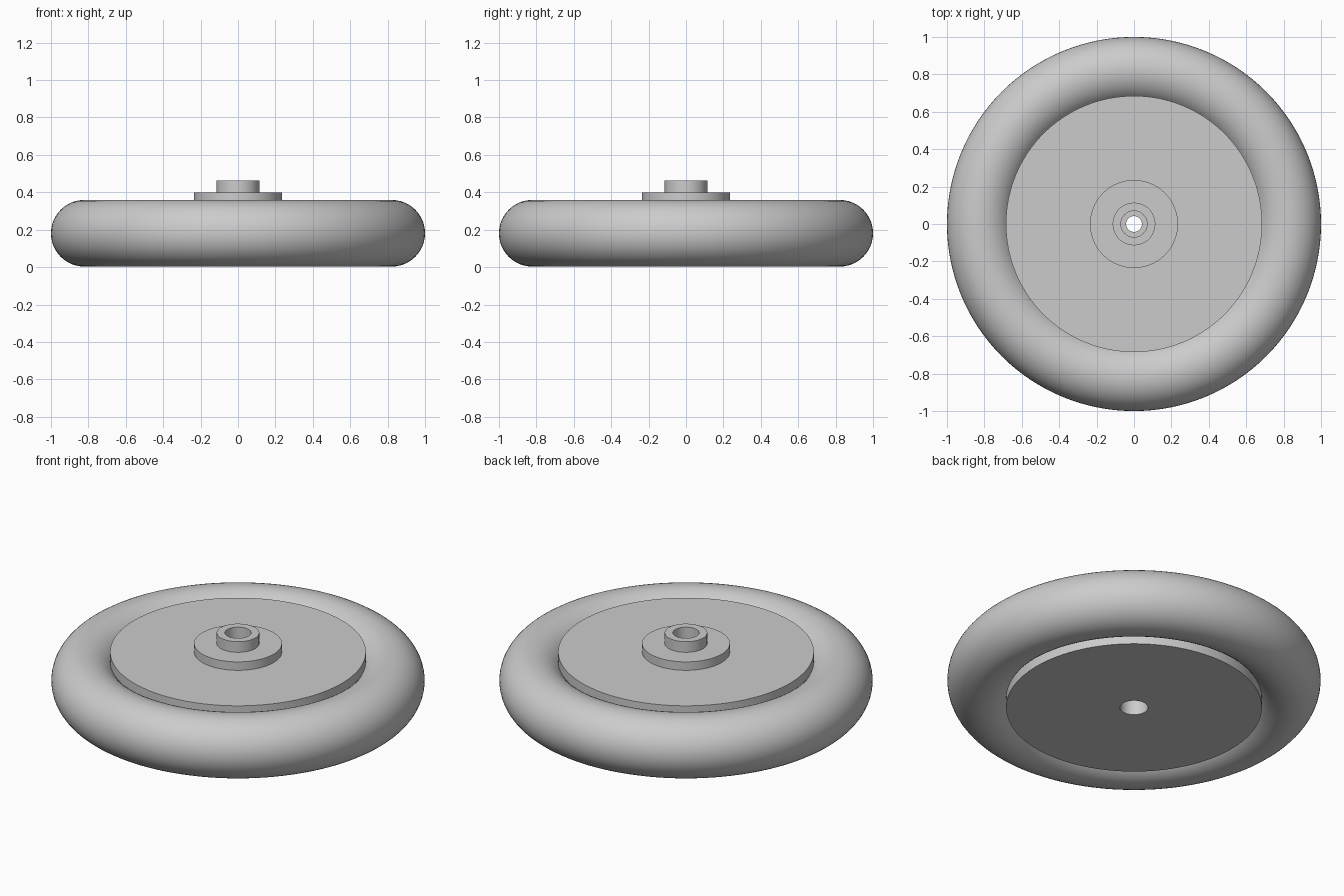
import bpy
import bmesh
import math

if "Cube" in bpy.data.objects:
    bpy.data.objects.remove(bpy.data.objects["Cube"])

grey = bpy.data.materials.new("light_grey")
grey.diffuse_color = (0.6, 0.6, 0.6, 1.0)
grey.use_nodes = True
grey.node_tree.nodes["Principled BSDF"].inputs["Base Color"].default_value = grey.diffuse_color


def lathe(name, profile, steps=128):
    """Revolve a closed (radius, height) profile around the z axis."""
    bm = bmesh.new()
    verts = [bm.verts.new((r, 0, z)) for r, z in profile]
    edges = [bm.edges.new((verts[i - 1], verts[i])) for i in range(len(verts))]
    bmesh.ops.spin(bm, geom=verts + edges, cent=(0, 0, 0), axis=(0, 0, 1),
                   angle=math.tau, steps=steps, use_merge=True)
    bmesh.ops.remove_doubles(bm, verts=bm.verts[:], dist=1e-5)
    bmesh.ops.recalc_face_normals(bm, faces=bm.faces[:])
    mesh = bpy.data.meshes.new(name)
    bm.to_mesh(mesh)
    bm.free()
    obj = bpy.data.objects.new(name, mesh)
    bpy.context.collection.objects.link(obj)
    mesh.materials.append(grey)
    bpy.ops.object.select_all(action='DESELECT')
    obj.select_set(True)
    bpy.context.view_layer.objects.active = obj
    bpy.ops.object.shade_smooth_by_angle(angle=math.radians(35))
    return obj


# Tyre: round cross-section
tube, centre = 0.178, 0.822
lathe("tyre", [(centre + tube * math.cos(math.tau * i / 48),
                tube + 0.003 + tube * math.sin(math.tau * i / 48))
               for i in range(48)])

# Hub: disc, flange and boss, with a bore stepped down to a narrow axle hole
lathe("hub", [
    (0.685, 0.01), (0.685, 0.35),      # disc rim
    (0.235, 0.35), (0.235, 0.40),      # flange
    (0.114, 0.40), (0.114, 0.463),     # boss
    (0.07, 0.463), (0.07, 0.20),       # upper bore
    (0.042, 0.20), (0.042, 0.16),      # axle hole
    (0.075, 0.16), (0.075, 0.01),      # lower bore
])
